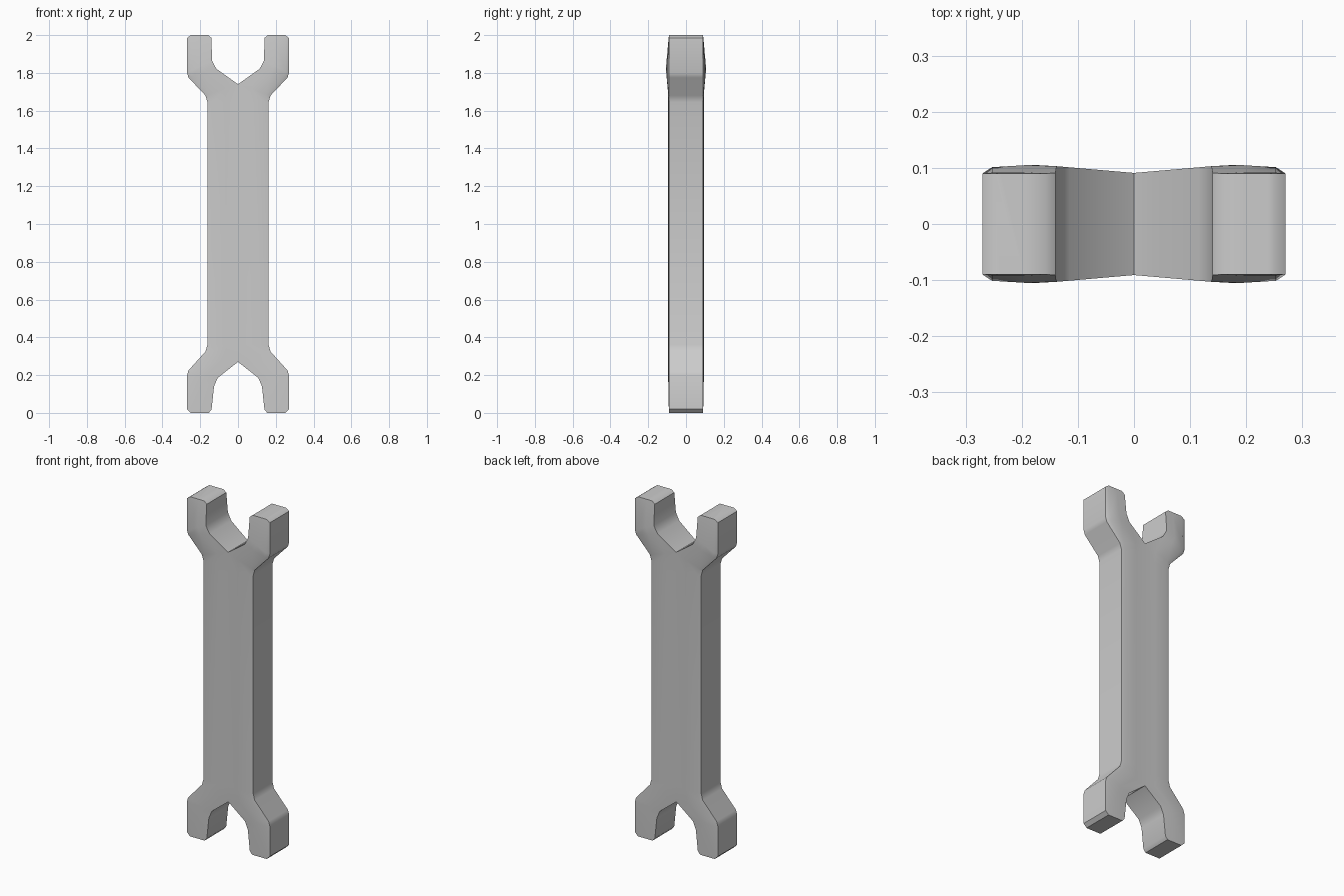
import bpy, bmesh

if "Cube" in bpy.data.objects:
    bpy.data.objects.remove(bpy.data.objects["Cube"])

# Right half, bottom to top: outer x, outer z, inner x, inner z, then half depth
# at the outer edge, the middle and the inner edge
STATIONS = [
    (.25, 0, .155, 0, .090, .090, .090),
    (.27, .02, .14, .018, .090, .091, .090),
    (.27, .20, .127, .14, .090, .094, .090),
    (.262, .225, .108, .185, .090, .094, .090),
    (.172, .325, 0, .27, .090, .094, .090),
    (.162, .36, 0, .36, .090, .094, .091),
    (.162, 1.645, 0, 1.645, .090, .094, .091),
    (.172, 1.68, 0, 1.74, .090, .096, .091),
    (.262, 1.775, .115, 1.822, .090, .105, .101),
    (.27, 1.80, .138, 1.865, .090, .105, .103),
    (.27, 1.985, .14, 1.985, .090, .092, .091),
    (.25, 2.0, .158, 2.0, .090, .090, .090),
]
SPLITS = (0, .13, .6, 1)


def section(bm, station, side):
    """One row of points from the outer edge to the inner edge."""
    ox, oz, ix, iz, yo, ym, yi = station
    depths = (yo, yo + (ym - yo) * .75, ym, yi)
    return [bm.verts.new((ox + (ix - ox) * t, side * y, oz + (iz - oz) * t))
            for t, y in zip(SPLITS, depths)]


bm = bmesh.new()
front = [section(bm, s, -1) for s in STATIONS]
back = [section(bm, s, 1) for s in STATIONS]

# Broad faces and side walls; the centre plane is left open for the mirror
for k in range(len(STATIONS) - 1):
    for rows in (front, back):
        for j in range(len(SPLITS) - 1):
            bm.faces.new((rows[k][j], rows[k][j + 1], rows[k + 1][j + 1], rows[k + 1][j]))
    bm.faces.new((front[k][0], front[k + 1][0], back[k + 1][0], back[k][0]))
    if STATIONS[k][2] > 0 or STATIONS[k + 1][2] > 0:
        bm.faces.new((front[k][-1], front[k + 1][-1], back[k + 1][-1], back[k][-1]))

# Flat ends of the prongs
for k in (0, -1):
    bm.faces.new(front[k] + back[k][::-1])

bmesh.ops.recalc_face_normals(bm, faces=bm.faces)
mesh = bpy.data.meshes.new("forked_bar")
bm.to_mesh(mesh)
bm.free()

# Mirror into the whole bar with a fork at both ends
bar = bpy.data.objects.new("forked_bar", mesh)
bpy.context.collection.objects.link(bar)
mirror = bar.modifiers.new("mirror", 'MIRROR')
mirror.use_clip = True
bpy.context.view_layer.objects.active = bar
bar.select_set(True)
bpy.ops.object.modifier_apply(modifier=mirror.name)
bpy.ops.object.shade_smooth_by_angle(angle=.7)
